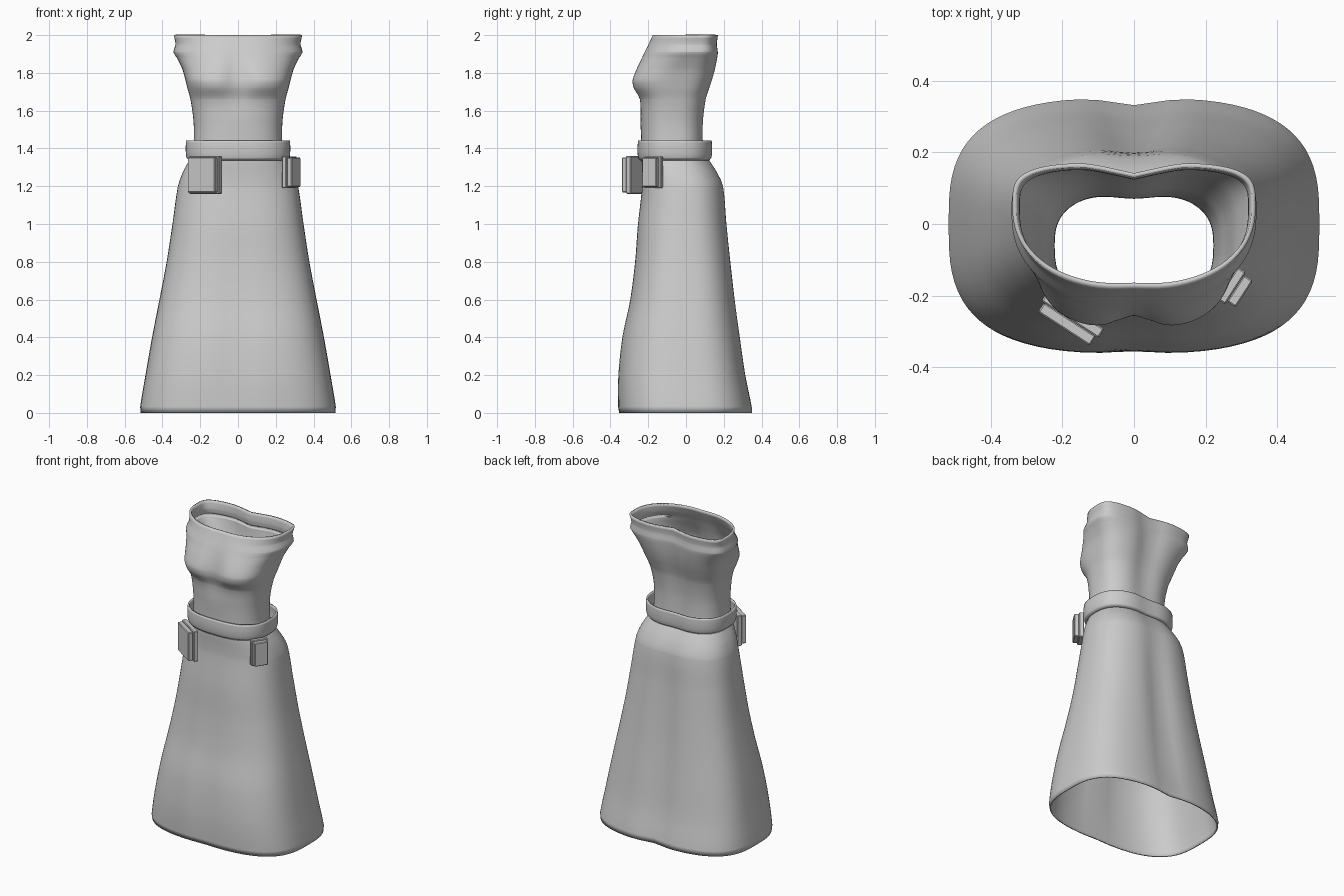
import bpy, bmesh, math

if "Cube" in bpy.data.objects:
    bpy.data.objects.remove(bpy.data.objects["Cube"])

cloth = bpy.data.materials.new("plain_grey")
cloth.diffuse_color = (0.6, 0.6, 0.6, 1)
cloth.use_nodes = True
cloth.node_tree.nodes["Principled BSDF"].inputs["Base Color"].default_value = cloth.diffuse_color


def spline(rows, z):
    """Smooth interpolation of a row table by height."""
    i = max(k for k in range(len(rows) - 1) if k == 0 or rows[k][0] <= z)
    p1, p2 = rows[i], rows[i + 1]
    p0, p3 = rows[max(i - 1, 0)], rows[min(i + 2, len(rows) - 1)]
    h = p2[0] - p1[0]
    t = (z - p1[0]) / h
    out = []
    for a, b, c, d in zip(p0[1:], p1[1:], p2[1:], p3[1:]):
        m1 = (c - a) / (p2[0] - p0[0]) * h
        m2 = (d - b) / (p3[0] - p1[0]) * h
        out.append((2*t**3 - 3*t*t + 1) * b + (t**3 - 2*t*t + t) * m1
                   + (3*t*t - 2*t**3) * c + (t**3 - t*t) * m2)
    return out


def ring(z, hx, yf, yb, yc, nf, nb, df, db, segs=80):
    """Rounded outline with a soft centre dip at the front and back."""
    pts = []
    for k in range(segs):
        a = 2 * math.pi * k / segs
        c, s = math.cos(a), math.sin(a)
        n = nb if s > 0 else nf
        x = hx * math.copysign(abs(c) ** (2 / n), c)
        v = abs(s) ** (2 / n)
        if s > 0:
            y = yc + (yb - yc) * v - db * v * math.exp(-(x / 0.085) ** 2)
        else:
            y = yc + (yf - yc) * v + df * v * math.exp(-(x / 0.065) ** 2)
        pts.append((x, y, z))
    return pts


def shell(name, rows, levels, thickness):
    """Loft the outlines into an open tube with a thin wall."""
    bm = bmesh.new()
    z0, z1 = rows[0][0], rows[-1][0]
    zs = sorted({z0 + (z1 - z0) * i / levels for i in range(levels + 1)}
                | {r[0] for r in rows})
    loops = [[bm.verts.new(p) for p in ring(z, *spline(rows, z))] for z in zs]
    for lo, hi in zip(loops, loops[1:]):
        for k in range(len(lo)):
            j = (k + 1) % len(lo)
            bm.faces.new((lo[k], lo[j], hi[j], hi[k]))
    me = bpy.data.meshes.new(name)
    bm.to_mesh(me)
    bm.free()
    ob = bpy.data.objects.new(name, me)
    bpy.context.collection.objects.link(ob)
    me.materials.append(cloth)
    wall = ob.modifiers.new("wall", 'SOLIDIFY')
    wall.thickness, wall.offset = thickness, -1
    bpy.ops.object.select_all(action='DESELECT')
    bpy.context.view_layer.objects.active = ob
    ob.select_set(True)
    bpy.ops.object.shade_smooth_by_angle(angle=math.radians(50))
    return ob


# Rows: z, half width, front y, back y, widest y, front/back squareness, front/back dip
skirt = [
    (0.00, .515, -.355, .352, 0, 3.0, 3.0, .004, .020),
    (0.03, .518, -.360, .352, 0, 3.0, 3.0, .004, .020),
    (0.20, .490, -.360, .318, 0, 3.0, 3.0, .010, .024),
    (0.40, .455, -.340, .290, 0, 2.9, 2.9, .012, .026),
    (0.60, .416, -.298, .264, 0, 2.8, 2.8, .006, .026),
    (0.80, .378, -.272, .242, 0, 2.7, 2.7, .004, .024),
    (1.00, .347, -.256, .222, 0, 2.6, 2.6, .002, .020),
    (1.20, .318, -.232, .204, -.01, 2.5, 2.5, .0, .014),
    (1.27, .294, -.232, .174, -.03, 2.5, 2.5, .0, .012),
    (1.33, .262, -.235, .136, -.05, 2.5, 2.5, .0, .012),
    (1.37, .236, -.232, .100, -.06, 2.5, 2.6, .0, .010),
]
bodice = [
    (1.36, .240, -.238, .102, -.06, 2.6, 2.6, .0, .012),
    (1.45, .234, -.238, .098, -.06, 2.6, 2.6, .0, .014),
    (1.55, .236, -.241, .101, -.06, 2.6, 2.6, .0, .018),
    (1.66, .252, -.250, .115, -.05, 2.7, 2.7, .010, .022),
    (1.72, .268, -.284, .132, -.04, 2.9, 2.9, .030, .024),
    (1.76, .278, -.290, .145, -.03, 3.0, 3.0, .036, .026),
    (1.82, .295, -.269, .160, -.01, 2.7, 3.2, .026, .028),
    (1.88, .324, -.240, .170, .02, 2.4, 3.4, .014, .030),
    (1.91, .342, -.225, .172, .03, 2.3, 3.6, .010, .030),
    (1.95, .331, -.204, .166, .04, 2.3, 3.7, .007, .030),
    (2.00, .340, -.180, .172, .05, 2.3, 3.8, .005, .030),
]
belt = [
    (1.335, .258, -.243, .130, -.055, 2.6, 2.6, 0, .012),
    (1.350, .272, -.253, .142, -.055, 2.6, 2.6, 0, .012),
    (1.395, .277, -.257, .146, -.055, 2.6, 2.6, 0, .012),
    (1.443, .275, -.254, .144, -.055, 2.6, 2.6, 0, .012),
]
shell("skirt", skirt, 40, 0.008)
shell("bodice", bodice, 36, 0.012)
shell("belt", belt, 8, 0.010)


def slab(name, centre, size, angle):
    bpy.ops.mesh.primitive_cube_add(size=1, location=centre, rotation=(0, 0, angle))
    ob = bpy.context.object
    ob.name = ob.data.name = name
    ob.scale = size
    bpy.ops.object.transform_apply(location=False, rotation=False, scale=True)
    ob.data.materials.append(cloth)
    edge = ob.modifiers.new("edge", 'BEVEL')
    edge.width, edge.segments = 0.004, 1


def pouch(name, x, y, z0, z1, length, depth, angle):
    """Box body with a slightly smaller front panel; local -y faces outward."""
    nx, ny = math.sin(angle), -math.cos(angle)
    h, zc = z1 - z0, (z0 + z1) / 2
    q = depth / 4
    slab(name + "_body", (x - nx*q, y - ny*q, zc), (length, depth/2, h), angle)
    slab(name + "_front", (x + nx*q, y + ny*q, zc),
         (length - .018, depth/2 + .002, h - .014), angle)


pouch("large_pouch", -.179, -.267, 1.16, 1.36, .190, .060, math.radians(-33))
pouch("small_pouch", .284, -.180, 1.19, 1.358, .106, .056, math.radians(57))
